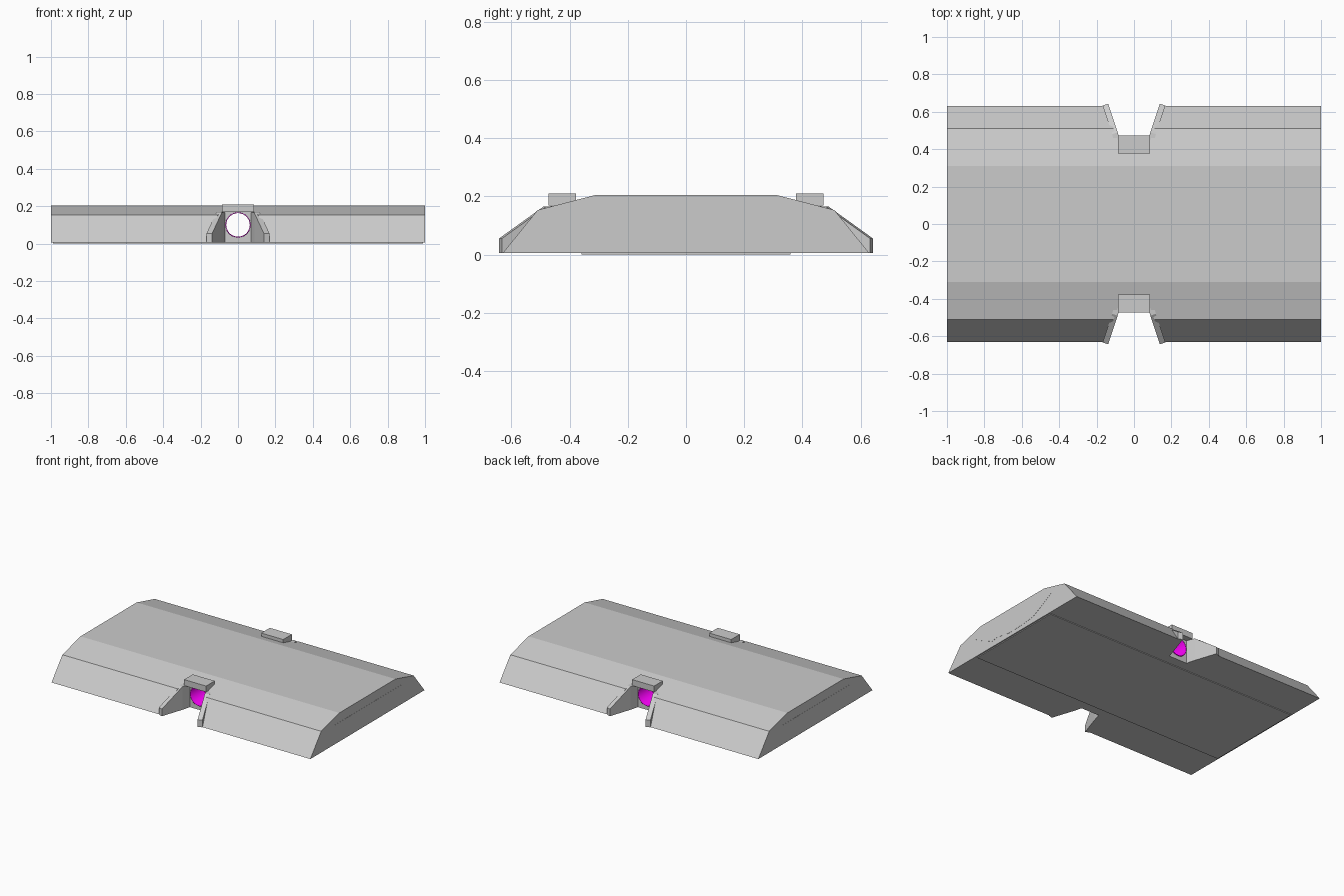
import bpy, bmesh, math
from mathutils import Matrix

cube = bpy.data.objects.get("Cube")
if cube:
    bpy.data.objects.remove(cube, do_unlink=True)


def make_material(name, colour):
    m = bpy.data.materials.new(name)
    m.use_nodes = True
    m.diffuse_color = colour
    m.node_tree.nodes["Principled BSDF"].inputs["Base Color"].default_value = colour
    return m


GREY = make_material("light grey", (0.6, 0.6, 0.6, 1))
MAGENTA = make_material("magenta", (0.8, 0, 0.8, 1))


def finish(bm, name, material):
    bmesh.ops.recalc_face_normals(bm, faces=bm.faces)
    mesh = bpy.data.meshes.new(name)
    bm.to_mesh(mesh)
    bm.free()
    ob = bpy.data.objects.new(name, mesh)
    bpy.context.collection.objects.link(ob)
    mesh.materials.append(material)
    return ob


def prism(name, points, offset, material=GREY):
    """Extrude a closed outline of 3D points along an offset."""
    bm = bmesh.new()
    face = bm.faces.new([bm.verts.new(p) for p in points])
    new = bmesh.ops.extrude_face_region(bm, geom=[face])["geom"]
    bmesh.ops.translate(bm, vec=offset, verts=[v for v in new if isinstance(v, bmesh.types.BMVert)])
    return finish(bm, name, material)


def box(name, low, high):
    (x, y, z), (X, Y, Z) = low, high
    return prism(name, [(x, y, z), (X, y, z), (X, Y, z), (x, Y, z)], (0, 0, Z - z))


def tube(name, radius, half_length, z, capped, material):
    bm = bmesh.new()
    bmesh.ops.create_cone(bm, cap_ends=capped, segments=48, radius1=radius, radius2=radius,
                          depth=2 * half_length,
                          matrix=Matrix.Translation((0, 0, z)) @ Matrix.Rotation(math.pi / 2, 4, "X"))
    return finish(bm, name, material)


def cut(target, cutter):
    mod = target.modifiers.new(cutter.name, "BOOLEAN")
    mod.operation, mod.solver, mod.object = "DIFFERENCE", "EXACT", cutter
    cutter.hide_render = True
    cutter.hide_set(True)


BASE = 0.005      # underside of the bank
HEAD = 0.43       # distance of each headwall from the centre
PIPE_Z, PIPE_R = 0.1, 0.065

# Embankment with steep feet, gentle shoulders and a flat road on top
half = [(0.63, BASE), (0.51, 0.153), (0.31, 0.205)]
outline = half + [(-y, z) for y, z in reversed(half)]
bank = prism("embankment", [(-1, y, z) for y, z in outline], (2, 0, 0))

# Thin bedding under the bank
box("bedding", (-0.99, -0.36, 0), (0.99, 0.36, BASE))

# Subgrade layer showing as a trough on both ends
trough = [(-0.38, 0.14), (-0.29, 0.088), (-0.2, 0.045), (-0.15, 0.052), (-0.03, 0.031),
          (0.1, 0.036), (0.2, 0.046), (0.29, 0.09), (0.38, 0.14)]
prism("subgrade_layer", [(-1.001, y, z) for y, z in trough], (0.004, 0, 0))
prism("subgrade_layer_far", [(0.997, y, z) for y, z in trough], (0.004, 0, 0))

# Pipe bore through the bank, with its coloured lining
cut(bank, tube("bore_cutter", PIPE_R + 0.002, 0.7, PIPE_Z, True, GREY))
pipe = tube("culvert_pipe", PIPE_R, HEAD + 0.004, PIPE_Z, False, MAGENTA)
for p in pipe.data.polygons:
    p.use_smooth = True
rim = pipe.modifiers.new("wall", "SOLIDIFY")
rim.thickness, rim.offset = 0.004, 0

for side, word in ((-1, "front"), (1, "back")):
    # Splayed opening in the bank
    notch = [(-0.08, HEAD), (0.08, HEAD), (0.154, 0.64), (-0.154, 0.64)]
    cut(bank, prism(word + "_notch_cutter", [(x, side * y, -0.1) for x, y in notch], (0, 0, 0.5)))

    # Cap block above the pipe
    box(word + "_headwall_cap", (-0.085, min(side * 0.378, side * 0.473), 0.168),
        (0.085, max(side * 0.378, side * 0.473), 0.21))

    # Wing walls, sloping down outwards
    for s, hand in ((-1, "right"), (1, "left")):
        bm = bmesh.new()
        stations = [(0.068, 0.42, 0.168), (0.087, 0.49, 0.165), (0.138, 0.643, 0.055)]
        rows = []
        for x, y, top in stations:
            rows.append([bm.verts.new((s * px, side * py, pz))
                         for px, py, pz in ((x, y, BASE), (x, y, top),
                                            (x + 0.03, y - 0.01, top), (x + 0.03, y - 0.01, BASE))])
        for a, b in zip(rows, rows[1:]):
            for i in range(4):
                j = (i + 1) % 4
                bm.faces.new((a[i], a[j], b[j], b[i]))
        bm.faces.new(rows[0])
        bm.faces.new(rows[-1])
        finish(bm, word + "_wing_wall_" + hand, GREY)
